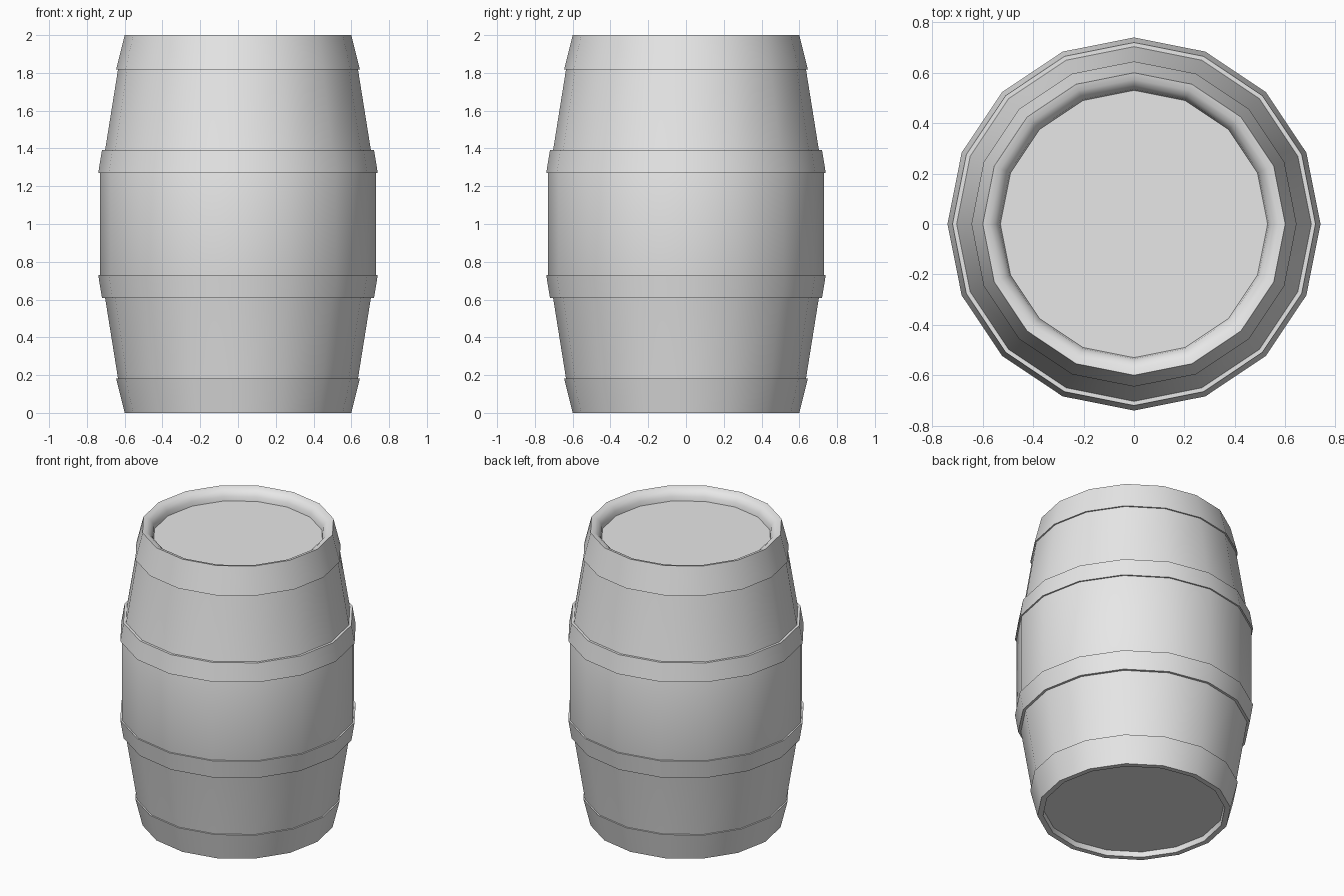
import bpy, bmesh, math

cube = bpy.data.objects.get("Cube")
if cube:
    bpy.data.objects.remove(cube, do_unlink=True)

SIDES = 16

grey = bpy.data.materials.new("plain_grey")
grey.use_nodes = True
colour = (0.8, 0.8, 0.8, 1)
grey.diffuse_color = colour
grey.node_tree.nodes["Principled BSDF"].inputs["Base Color"].default_value = colour


def lathe(name, profile, closed=False):
    """Revolve a (radius, height) profile; an open one is capped at both ends."""
    bm = bmesh.new()
    rings = []
    for r, z in profile:
        ring = []
        for i in range(SIDES):
            a = math.tau * i / SIDES
            ring.append(bm.verts.new((r * math.cos(a), r * math.sin(a), z)))
        rings.append(ring)
    pairs = list(zip(rings, rings[1:]))
    if closed:
        pairs.append((rings[-1], rings[0]))
    else:
        bm.faces.new(rings[0])
        bm.faces.new(rings[-1])
    for a, b in pairs:
        for i in range(SIDES):
            j = (i + 1) % SIDES
            bm.faces.new((a[i], a[j], b[j], b[i]))
    bmesh.ops.recalc_face_normals(bm, faces=bm.faces)
    mesh = bpy.data.meshes.new(name)
    bm.to_mesh(mesh)
    bm.free()
    mesh.materials.append(grey)
    obj = bpy.data.objects.new(name, mesh)
    bpy.context.collection.objects.link(obj)
    bpy.ops.object.select_all(action='DESELECT')
    obj.select_set(True)
    bpy.context.view_layer.objects.active = obj
    bpy.ops.object.shade_smooth_by_angle(angle=math.radians(30))
    return obj


# Barrel body: shallow base recess, bulging staves, rounded rim and sunken lid
base = [(0.56, 0.035), (0.565, 0)]
lower = [(0.60, 0), (0.635, 0.18), (0.703, 0.605), (0.73, 0.73)]
upper = [(r, 2 - z) for r, z in reversed(lower)]
rim = []
for k in range(1, 5):
    t = math.pi / 2 * k / 4
    rim.append((0.60 - 0.07 * math.sin(t), 2 - 0.075 * (1 - math.cos(t))))
lathe("barrel_body", base + lower + upper + rim)


# Hoops: outer edge points first, then the edge buried in the staves
def hoop_pair(name, section):
    lathe("lower_" + name, section, closed=True)
    lathe("upper_" + name, [(r, 2 - z) for r, z in section], closed=True)


hoop_pair("end_hoop", [(0.60, 0), (0.645, 0.182), (0.62, 0.182), (0.59, 0.02)])
hoop_pair("middle_hoop", [(0.72, 0.607), (0.74, 0.73), (0.70, 0.73), (0.69, 0.607)])
